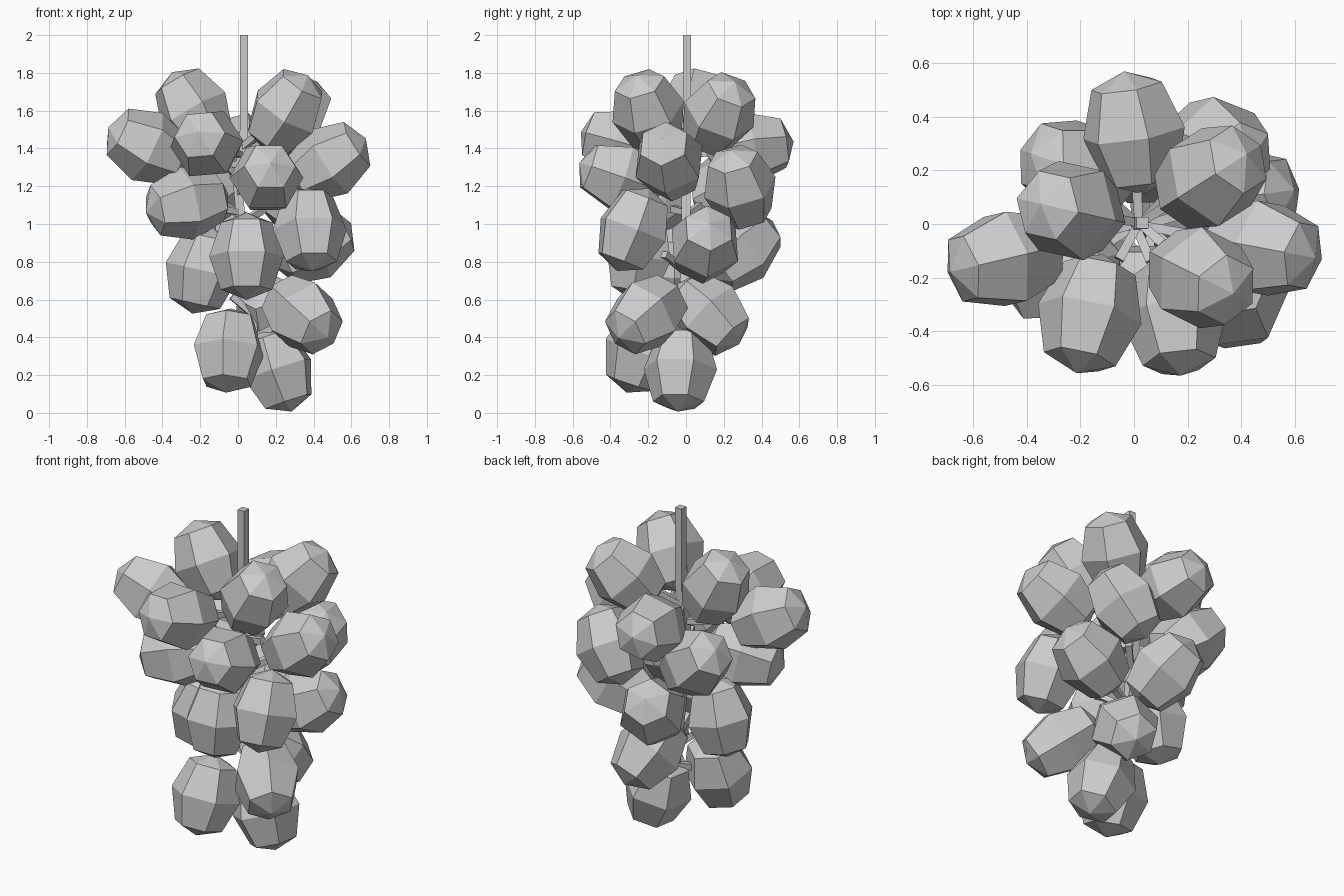
import bpy, bmesh, math
from mathutils import Vector, Quaternion

if "Cube" in bpy.data.objects:
    bpy.data.objects.remove(bpy.data.objects["Cube"])

def finish(bm, name):
    bmesh.ops.recalc_face_normals(bm, faces=bm.faces)
    mesh = bpy.data.meshes.new(name)
    bm.to_mesh(mesh)
    bm.free()
    ob = bpy.data.objects.new(name, mesh)
    bpy.context.collection.objects.link(ob)
    return ob

# Square tube through a list of points, capped at both ends
def tube(name, points, radii, sides=4):
    bm = bmesh.new()
    rings = []
    for p, r in zip(points, radii):
        rings.append([bm.verts.new((p[0] + r * math.cos((i + .5) * math.tau / sides),
                                    p[1] + r * math.sin((i + .5) * math.tau / sides), p[2]))
                      for i in range(sides)])
    for a, b in zip(rings, rings[1:]):
        for i in range(sides):
            j = (i + 1) % sides
            bm.faces.new((a[i], a[j], b[j], b[i]))
    bm.faces.new(rings[0])
    bm.faces.new(rings[-1])
    return finish(bm, name)

def aim(ob, direction, location, roll=0):
    ob.rotation_mode = 'QUATERNION'
    spin = Quaternion((0, 0, 1), math.radians(roll))
    ob.rotation_quaternion = Vector(direction).to_track_quat('Z', 'Y') @ spin
    ob.location = location

# Six-sided low-poly grape, longer than wide
R, H = 0.197, 0.235
bm = bmesh.new()
bmesh.ops.create_uvsphere(bm, u_segments=6, v_segments=4, radius=1)
for v in bm.verts:
    ring = 0.1 < abs(v.co.z) < 0.9
    k = R * (0.98 if ring else 1)
    v.co = Vector((v.co.x * k, v.co.y * k, v.co.z * H * (1.08 if ring else 1)))
first = finish(bm, "grape")
grape_mesh = first.data
bpy.data.objects.remove(first)

# Main stem, square in section
path = [(.032, .005, 2), (.032, .005, 1.5), (.0, .0, 1.2), (.03, .0, .85), (.09, -.03, .4)]
tube("main_stem", path, [.031, .031, .035, .032, .026])

def stem_at(z):
    for a, b in zip(path, path[1:]):
        if z >= b[2]:
            return Vector(a).lerp(Vector(b), (a[2] - z) / (a[2] - b[2]))
    return Vector(path[-1])

# Grapes: centre, outward axis, roll about the axis
grapes = [
    ((-.235, .05, 1.60), (-.45, .1, .8), 0),
    ((.25, -.2, 1.595), (.5, -.25, .8), 0),
    ((.285, .175, 1.58), (.55, .35, .7), 0),
    ((-.48, -.13, 1.41), (-.85, -.2, .42), 0),
    ((-.165, -.335, 1.425), (-.2, -.9, .25), 35),
    ((.48, -.09, 1.33), (.8, -.15, .5), 0),
    ((.15, -.345, 1.245), (.1, -.9, .32), 30),
    ((-.27, -.18, 1.11), (-.9, -.3, -.2), 0),
    ((.38, -.28, .97), (.05, -.35, -.9), 30),
    ((.395, .1, .89), (.75, .1, .42), 0),
    ((-.19, -.06, .755), (-.2, 0, -.9), 0),
    ((.045, -.25, .83), (.0, -.15, -.95), 30),
    ((.34, -.21, .52), (.55, -.6, -.5), 0),
    ((.02, .29, .865), (-.25, .65, .6), 0),
    ((0, .34, 1.4), (-.15, .95, .15), 15),
    ((-.21, .205, 1.19), (-.6, .2, .5), 0),
    ((.31, .285, 1.195), (.5, -.2, .8), 0),
    ((.165, .12, .525), (.2, .6, -.6), 0),
    ((-.05, -.24, .33), (-.05, -.3, -.9), 0),
    ((.21, -.03, .23), (.3, -.05, -.9), 30),
]
for c, d, roll in grapes:
    c, d = Vector(c), Vector(d).normalized()
    g = bpy.data.objects.new("grape", grape_mesh)
    bpy.context.collection.objects.link(g)
    aim(g, d, c, roll)
    # Stalk from the grape's near side to the stem
    root = stem_at(max(.4, min(1.5, c.z - abs(d.z) * H)))
    tip = root.lerp(c, .4)
    s = tube("stalk", [(0, 0, 0), (0, 0, (tip - root).length)], [.022, .026])
    aim(s, tip - root, root)
